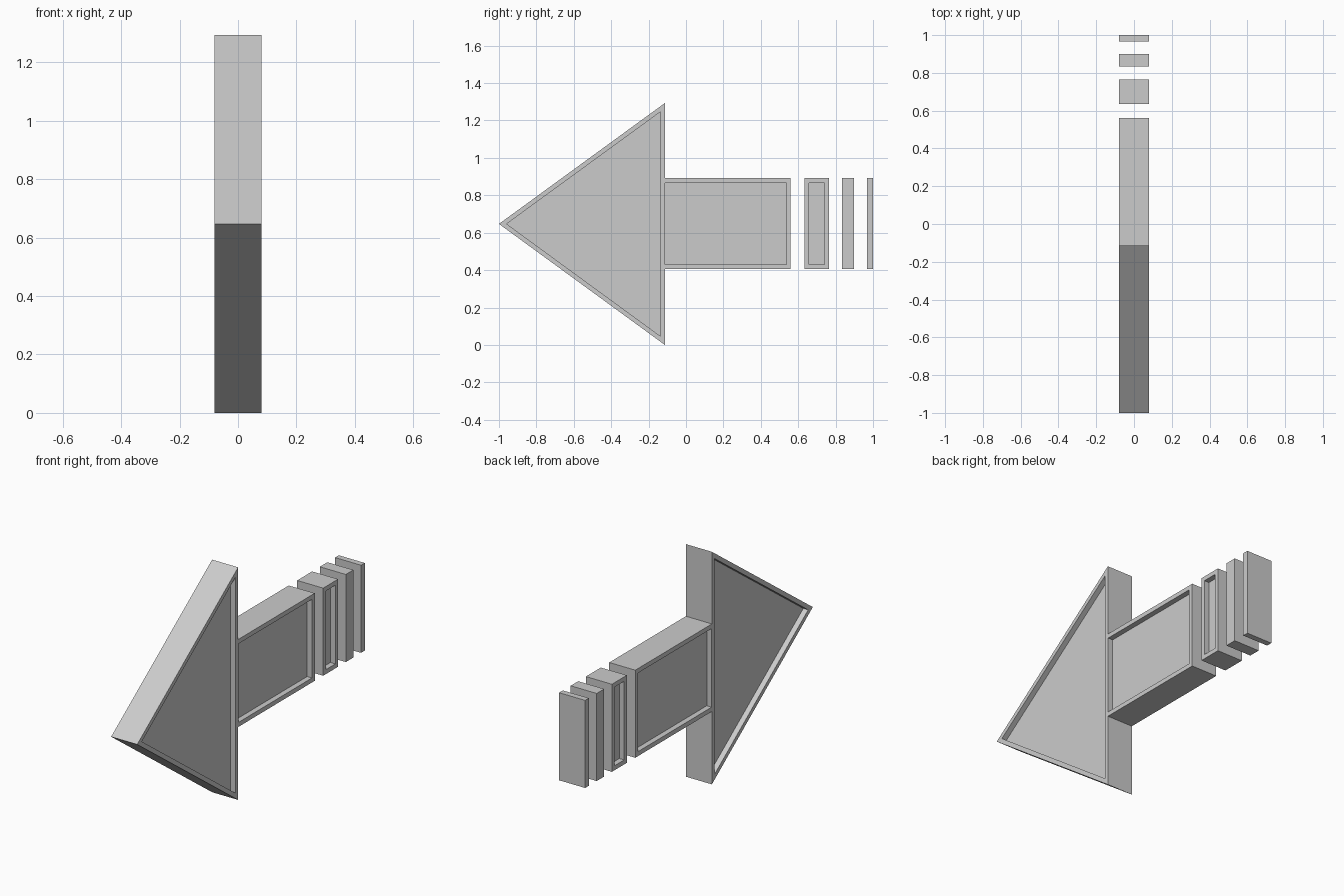
import bpy, bmesh

if "Cube" in bpy.data.objects:
    bpy.data.objects.remove(bpy.data.objects["Cube"])

HALF = 0.08      # half thickness along x
DEPTH = 0.03     # depth of the recessed panels
Z0, Z1 = 0.405, 0.892


def rect(y0, y1, z0, z1):
    return [(y0, z0), (y1, z0), (y1, z1), (y0, z1)]


def plate(name, outline, pocket=None):
    """Extrude a side profile along x, with an optional pocket in both sides."""
    rings = [(outline, HALF), (outline, -HALF)]
    if pocket:
        floor = HALF - DEPTH
        rings = [(pocket, floor), (pocket, HALF)] + rings + [(pocket, -HALF), (pocket, -floor)]
    bm = bmesh.new()
    loops = [[bm.verts.new((x, y, z)) for y, z in pts] for pts, x in rings]
    for a, b in zip(loops, loops[1:]):
        for i in range(len(a)):
            j = (i + 1) % len(a)
            bm.faces.new((a[i], a[j], b[j], b[i]))
    bm.faces.new(loops[0])
    bm.faces.new(loops[-1])
    bmesh.ops.recalc_face_normals(bm, faces=bm.faces)
    mesh = bpy.data.meshes.new(name)
    bm.to_mesh(mesh)
    bm.free()
    obj = bpy.data.objects.new(name, mesh)
    bpy.context.collection.objects.link(obj)
    return obj


# Triangular head with an even rim
plate("arrow_head",
      [(-1.0, 0.647), (-0.113, 0.0), (-0.113, 1.293)],
      [(-0.959, 0.647), (-0.137, 0.047), (-0.137, 1.246)])

# Shaft and the first tail block, both panelled
plate("shaft", rect(-0.113, 0.56, Z0, Z1), rect(-0.111, 0.536, Z0 + 0.025, Z1 - 0.025))
plate("tail_block", rect(0.634, 0.765, Z0, Z1), rect(0.657, 0.741, Z0 + 0.025, Z1 - 0.025))

# Solid tail slats
for i, (y0, y1) in enumerate([(0.833, 0.899), (0.967, 1.0)], 1):
    plate(f"tail_slat_{i}", rect(y0, y1, Z0, Z1))
